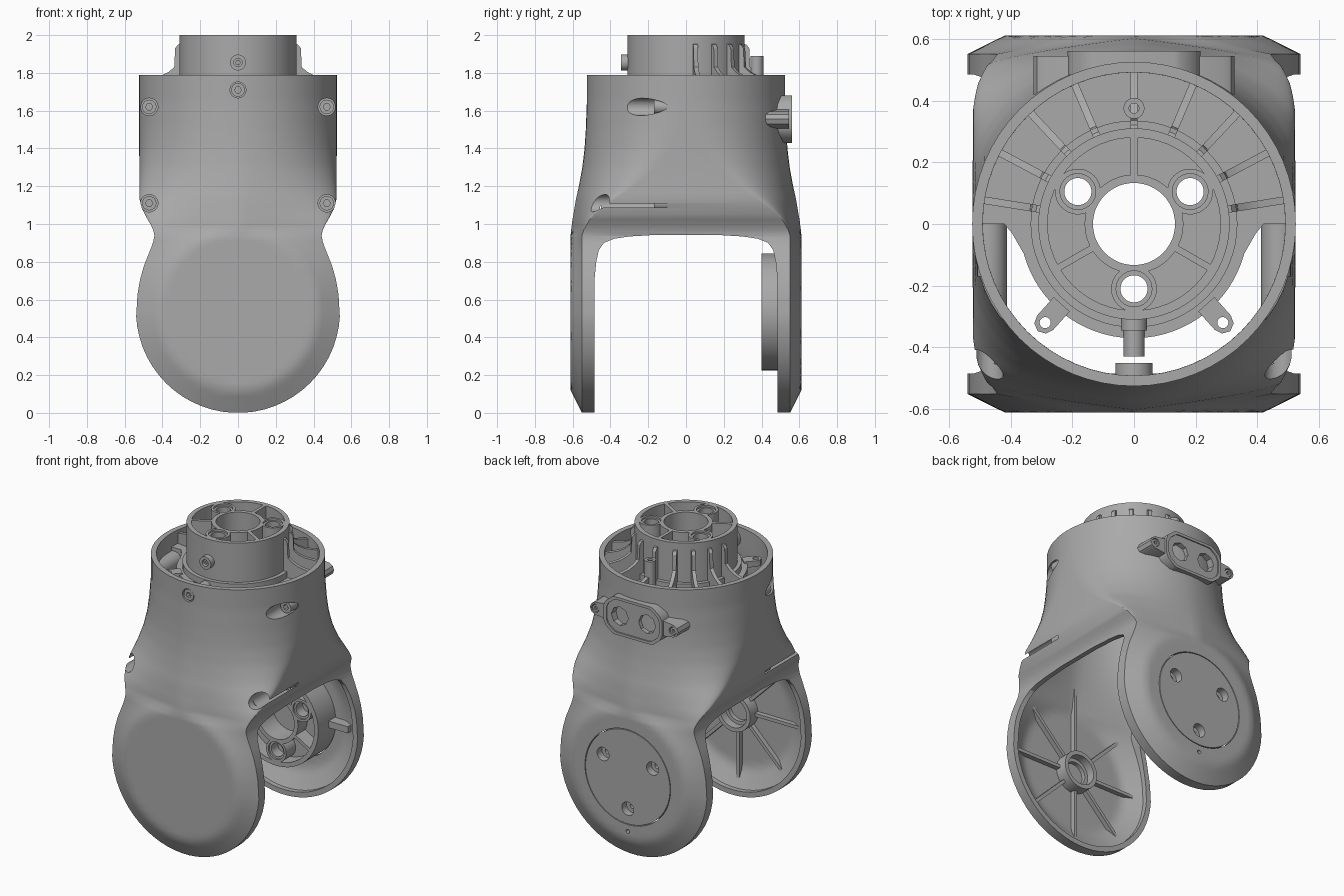
import bpy, bmesh
from math import sin, cos, pi, sqrt, hypot, radians
from mathutils import Matrix

cube = bpy.data.objects.get("Cube")
if cube:
    bpy.data.objects.remove(cube)

grey = bpy.data.materials.new("cast grey metal")
grey.use_nodes = True
grey.diffuse_color = (0.4, 0.4, 0.4, 1)
grey.node_tree.nodes["Principled BSDF"].inputs["Base Color"].default_value = (0.4, 0.4, 0.4, 1)

ARM_Z = 0.54          # height of the fork axis
WALL = 0.034          # shell thickness
FLOOR_Z = 1.7         # floor inside the collar
BOSS_ANGLES = (30, 150, 270)
parts = []


# ---------- helpers ----------
def frame(x=0, y=0, z=0, facing="up"):
    turn = {"up": 0, "front": 90, "back": -90}[facing]
    return Matrix.Translation((x, y, z)) @ Matrix.Rotation(radians(turn), 4, "X")


def spin(deg, axis="Z"):
    return Matrix.Rotation(radians(deg), 4, axis)


def loft(name, rings, m=Matrix(), closed=False):
    """Skin equal rings of points; cap the ends, or join last to first."""
    bm = bmesh.new()
    vs = [[bm.verts.new(m @ Matrix.Translation(p).to_translation()) for p in r] for r in rings]
    n = len(vs[0])
    pairs = list(zip(vs, vs[1:])) + ([(vs[-1], vs[0])] if closed else [])
    for a, b in pairs:
        for i in range(n):
            j = (i + 1) % n
            bm.faces.new((a[i], a[j], b[j], b[i]))
    if not closed:
        bm.faces.new(vs[0])
        bm.faces.new(vs[-1])
    bmesh.ops.recalc_face_normals(bm, faces=bm.faces)
    mesh = bpy.data.meshes.new(name)
    bm.to_mesh(mesh)
    bm.free()
    mesh.materials.append(grey)
    ob = bpy.data.objects.new(name, mesh)
    bpy.context.collection.objects.link(ob)
    parts.append(ob)
    return ob


def prism(name, pts, z0, z1, m=Matrix()):
    return loft(name, [[(x, y, z) for x, y in pts] for z in (z0, z1)], m)


def circle(r, n=48, cx=0, cy=0):
    return [(cx + r * cos(2 * pi * i / n), cy + r * sin(2 * pi * i / n)) for i in range(n)]


def cyl(name, r, z0, z1, m=Matrix(), n=48):
    return prism(name, circle(r, n), z0, z1, m)


def tube(name, r0, r1, z0, z1, m=Matrix(), n=64):
    prof = [(r0, z0), (r1, z0), (r1, z1), (r0, z1)]
    return loft(name, [[(x, y, z) for x, y in circle(r, n)] for r, z in prof], m, True)


def box(name, x0, x1, w, z0, z1, m=Matrix()):
    return prism(name, [(x0, -w), (x1, -w), (x1, w), (x0, w)], z0, z1, m)


def cut(ob, tool, op="DIFFERENCE"):
    mod = ob.modifiers.new("cut", "BOOLEAN")
    mod.operation, mod.solver, mod.object = op, "EXACT", tool
    bpy.context.view_layer.objects.active = ob
    bpy.ops.object.modifier_apply(modifier=mod.name)
    parts.remove(tool)
    bpy.data.objects.remove(tool)


def screw(name, r, depth, m):
    head = cyl(name, r, -depth, 0, m, 24)
    cut(head, cyl("socket", r * 0.5, -depth * 0.5, 0.1, m, 6))


# ---------- fork body shape ----------
WIDTH = [(0.54, 0.537), (0.62, 0.533), (0.7, 0.52), (0.78, 0.498), (0.85, 0.47), (0.9, 0.45),
         (0.94, 0.442), (0.98, 0.452), (1.03, 0.482), (1.08, 0.508), (1.13, 0.522), (2, 0.525)]
BLEND = [(0, 1), (0.95, 1), (1.03, 0.92), (1.1, 0.76), (1.2, 0.5), (1.3, 0.29),
         (1.4, 0.15), (1.5, 0.07), (1.65, 0), (2, 0)]


def interp(z, table):
    for (a, u), (b, v) in zip(table, table[1:]):
        if z <= b:
            return u + (v - u) * (z - a) / (b - a)
    return table[-1][1]


def section(z, d):
    """Cross-section that turns from a round collar into two dished arms."""
    if z < ARM_Z:
        half = sqrt(max((ARM_Z - d) ** 2 - (ARM_Z - z) ** 2, 1e-6))
    else:
        half = interp(z, WIDTH) - d
    t, side, n = interp(z, BLEND), [], 32
    flat = sqrt(max(0.42 ** 2 - (z - ARM_Z) ** 2, 0))
    for i in range(n + 1):
        x = half * sin(pi * (i / n - 0.5))
        if z < ARM_Z:
            s = (hypot(x, ARM_Z - z) - 0.42 + d) / 0.12
        else:
            s = (abs(x) - flat + d) / (half + d - flat)
        arm = 0.61 - d - 0.06 * min(max(s, 0), 1)
        side.append((x, t * arm + (1 - t) * sqrt(max(half * half - x * x, 0)) + 1e-3))
    return [(x, -y, z) for x, y in side] + [(x, y, z) for x, y in reversed(side)]


def body_loft(name, d, top):
    zs = [ARM_Z - (ARM_Z - d) * cos(radians(a)) for a in range(3, 90, 6)]
    zs += [ARM_Z + (top - ARM_Z) * i / 44 for i in range(45)]
    return loft(name, [section(z, d) for z in zs])


body = body_loft("fork_body", 0, 1.79)
hollow = body_loft("hollow", WALL, 1.95)
SCREWS = [(s * 0.47, z) for s in (-1, 1) for z in (1.11, 1.62)]
for x, z in SCREWS:
    cut(hollow, cyl("boss", 0.058, 0, 0.45, frame(x, 0, z, "front")))
cut(body, hollow)

# arch between the arms
arch = [(0.485, -0.1), (0.485, 0.7), (0.475, 0.8), (0.462, 0.86), (0.435, 0.9),
        (0.38, 0.922), (0.3, 0.934), (0.15, 0.943)]
arch += [(-y, z) for y, z in reversed(arch)]
cut(body, prism("arch", arch, -1, 1, Matrix(((0, 0, 1, 0), (1, 0, 0, 0), (0, 1, 0, 0), (0, 0, 0, 1)))))

# side screw pockets, collar screw and the seat of the arm flange
for x, z in SCREWS:
    cut(body, cyl("pocket", 0.046, 0.1, 0.8, frame(x, 0, z, "front")))
    screw("side_screw", 0.038, 0.08, frame(x, -0.17, z, "front"))
cut(body, cyl("collar_hole", 0.042, 0.45, 0.8, frame(0, 0, 1.71, "front")))
screw("collar_screw", 0.036, 0.05, frame(0, -0.518, 1.71, "front"))
tube("collar_screw_boss", 0.03, 0.06, 0.45, 0.505, frame(0, 0, 1.71, "front"))
cut(body, cyl("flange_seat", 0.315, 0.4, 0.8, frame(0, 0, ARM_Z - 0.005, "back"), 64))
cut(body, cyl("pin_hole", 0.013, 0.4, 0.8, frame(0, 0, 0.175, "back"), 16))


# ---------- spoked flanges ----------
def flange(name, h, depth, hub_bottom, m):
    ob = cyl(name, 0.31, 0, h, m, 64)
    pocket = tube("pocket", 0.16, 0.28, h - depth, h + 0.1, m)
    for a in BOSS_ANGLES:
        b = m @ spin(a)
        cut(pocket, cyl("boss", 0.074, -1, 1, b @ frame(0.21)))
        cut(pocket, box("web", 0.1, 0.35, 0.011, -1, 1, m @ spin(a + 60)))
    cut(ob, pocket)
    cut(ob, cyl("bore", 0.133, hub_bottom, h + 0.1, m))
    for a in BOSS_ANGLES:
        b = m @ spin(a) @ frame(0.21)
        cut(ob, cyl("bolt_hole", 0.044, -0.1, h + 0.1, b, 32))
        cut(ob, cyl("bolt_seat", 0.058, h - 0.012, h + 0.1, b, 32))
    return ob


flange("top_flange", 0.34, 0.11, -0.1, frame(0, 0, 1.66))
arm_frame = frame(0, 0.611, ARM_Z - 0.005, "front")
flange("arm_flange", 0.211, 0.1, 0.06, arm_frame)
for a in BOSS_ANGLES:
    tube("arm_bolt", 0.018, 0.0445, 0.05, 0.13, arm_frame @ spin(a) @ frame(0.21), 24)

# ---------- collar floor with ribs and tabs ----------
outline = [(0.5 * cos(radians(a)), 0.5 * sin(radians(a))) for a in range(0, 181, 5)]
outline += [(-0.42, 0), (-0.395, -0.03)]
outline += [(0.37 * cos(radians(a)), 0.37 * sin(radians(a))) for a in range(195, 346, 5)]
outline += [(0.395, -0.03), (0.42, 0)]
floor = prism("collar_floor", outline, FLOOR_Z - 0.04, FLOOR_Z)
cut(floor, cyl("flange_gap", 0.305, 1, 2, n=64))
tube("flange_step", 0.3, 0.335, FLOOR_Z - 0.02, FLOOR_Z + 0.04)

rib = [(0.3, 1.68), (0.3, 1.955), (0.32, 1.95), (0.335, 1.93), (0.34, 1.83),
       (0.37, 1.805), (0.41, 1.785), (0.5, 1.765), (0.5, 1.68)]
for a in (9, 28, 47, 67, 90, 113, 133, 152, 171):
    prism("collar_rib", rib, -0.012, 0.012, spin(a) @ spin(90, "X"))

for a in (-48, 228):
    pts = [(0.35, -0.035), (0.43, -0.035), (0.455, -0.025), (0.467, 0),
           (0.455, 0.025), (0.43, 0.035), (0.35, 0.035)]
    tab = prism("floor_tab", pts, FLOOR_Z - 0.03, FLOOR_Z + 0.01, spin(a))
    cut(tab, cyl("tab_hole", 0.018, 1, 2, spin(a) @ frame(0.43), 24))
tube("rear_post", 0.016, 0.034, FLOOR_Z - 0.01, 1.89, frame(0, 0.375), 24)

# front socket on the flange and the pin below it
tube("front_socket", 0.022, 0.042, 0.29, 0.345, frame(0, 0, 1.855, "front"), 32)
screw("front_socket_screw", 0.024, 0.03, frame(0, -0.325, 1.855, "front"))
cyl("front_pin", 0.034, 0.29, 0.43, frame(0, 0, 1.7, "front"), 24)

# ---------- rear connector plate ----------
back = frame(0, 0, 1.555, "back")
half = [(0.215, 0.045), (0.2, 0.08), (0.15, 0.12), (0.13, 0.125)]
shape = half + [(-x, y) for x, y in reversed(half)]
shape += [(-x, -y) for x, y in shape]
plate = prism("connector_plate", shape, 0.45, 0.56, back)
inner = prism("connector_recess", [(x * 0.9, y * 0.86) for x, y in shape], 0.552, 0.6, back)
cut(plate, inner)
for s in (-1, 1):
    cut(plate, prism("window", circle(0.062, 8, s * 0.1), 0.47, 0.7, back))
    ear = prism("connector_ear", [(s * 0.18, -0.055), (s * 0.29, -0.04), (s * 0.315, -0.025),
                                  (s * 0.325, 0), (s * 0.315, 0.025), (s * 0.29, 0.04),
                                  (s * 0.18, 0.055)], 0.42, 0.545, back)
    cut(ear, cyl("ear_hole", 0.027, 0.52, 0.7, back @ frame(s * 0.285), 24))
    screw("ear_screw", 0.023, 0.03, back @ frame(s * 0.285, 0, 0.54))

# ---------- arm interiors ----------
inside_front = frame(0, -0.58, ARM_Z, "back")
tube("bearing_hub", 0.098, 0.125, 0, 0.085, inside_front)
tube("bearing_step", 0.075, 0.1, 0, 0.03, inside_front)
for a in range(0, 360, 45):
    box("arm_rib", 0.12, 0.6 if a == 270 else 0.47, 0.011, 0, 0.035, inside_front @ spin(a))
inside_back = frame(0, 0.58, ARM_Z, "front")
for a in (0, 180):
    box("arm_tab", 0.3, 0.45, 0.022, 0, 0.07, inside_back @ spin(a))

# ---------- shading ----------
bpy.ops.object.select_all(action="DESELECT")
for ob in parts:
    ob.select_set(True)
bpy.context.view_layer.objects.active = body
bpy.ops.object.shade_smooth_by_angle(angle=radians(32))
